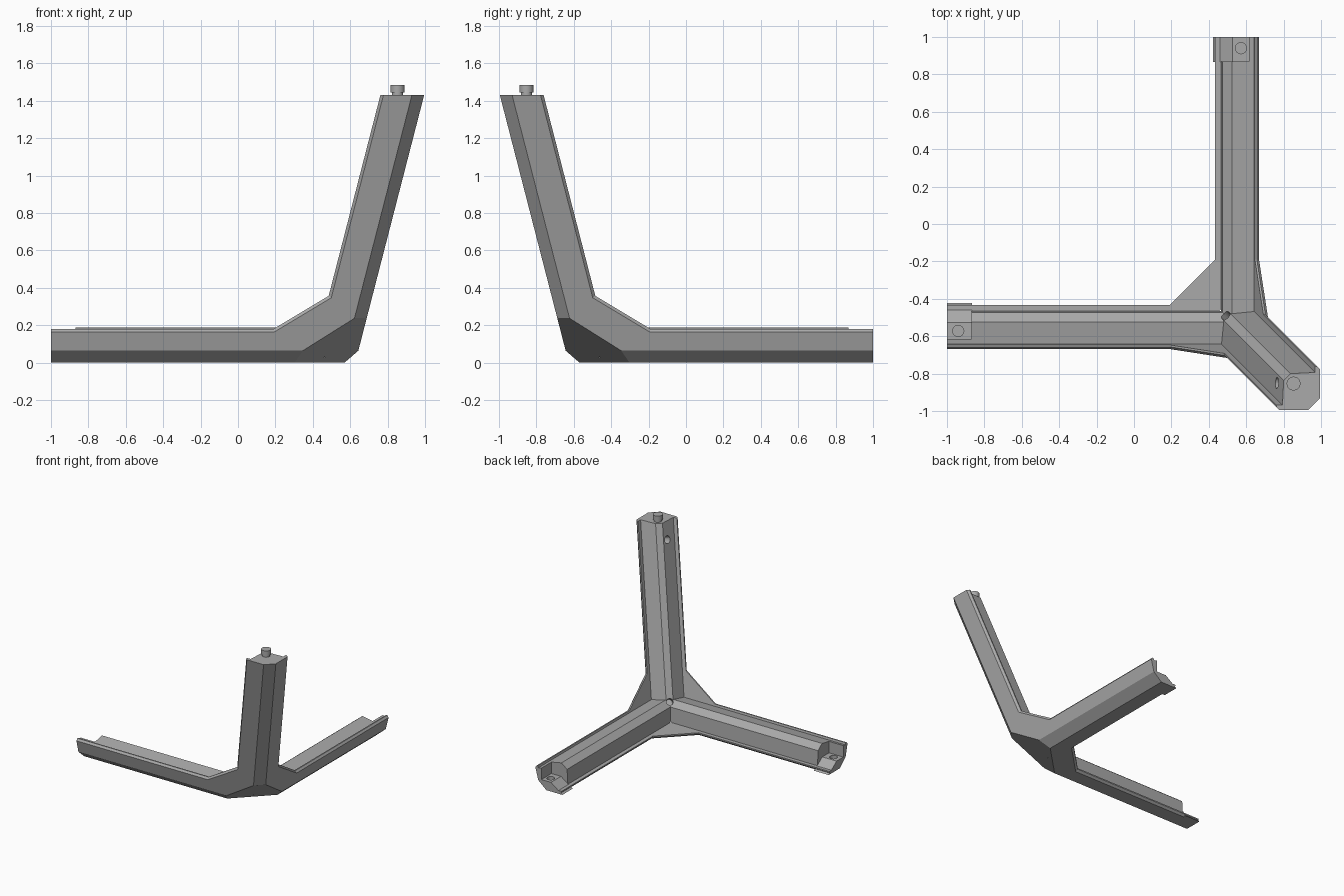
import bpy, bmesh
from mathutils import Vector

cube = bpy.data.objects.get("Cube")
if cube:
    bpy.data.objects.remove(cube, do_unlink=True)

grey = bpy.data.materials.new("plain_grey")
grey.use_nodes = True
grey.diffuse_color = (0.4, 0.4, 0.4, 1)
grey.node_tree.nodes["Principled BSDF"].inputs["Base Color"].default_value = grey.diffuse_color

LEAN = 0.2575                       # outward slope of the walls
TOP = 1.43                          # top of the upright
ALONG = Vector((1, 0, 0))           # run of the side arm
RISE = Vector((LEAN, -LEAN, 1))     # run of the upright


def half(n, d):
    """Half-space n.p <= d, normalised."""
    n = Vector(n)
    return n.normalized(), d / n.length


def side(p, q, run, inside):
    """Half-space through p and q, parallel to run, holding the inside point."""
    p, q = Vector(p), Vector(q)
    n = (q - p).cross(run)
    if n.dot(Vector(inside) - p) > 0:
        n = -n
    return half(n, n.dot(p))


def flip(v):
    return Vector((-v[1], -v[0], v[2]))


def mirrored(planes):
    return [(flip(n), d) for n, d in planes]


def finish(bm, name):
    bmesh.ops.recalc_face_normals(bm, faces=bm.faces)
    me = bpy.data.meshes.new(name)
    bm.to_mesh(me)
    bm.free()
    me.materials.append(grey)
    ob = bpy.data.objects.new(name, me)
    bpy.context.collection.objects.link(ob)
    return ob


def solid(name, planes):
    """Convex block carved from a cube by half-spaces."""
    bm = bmesh.new()
    bmesh.ops.create_cube(bm, size=6)
    for n, d in planes:
        bmesh.ops.bisect_plane(bm, geom=bm.verts[:] + bm.edges[:] + bm.faces[:],
                               dist=1e-5, plane_co=n * d, plane_no=n, clear_outer=True)
        rim = [e for e in bm.edges if e.is_boundary]
        if rim:
            bmesh.ops.edgeloop_fill(bm, edges=rim)
    return finish(bm, name)


def cylinder(name, centre, axis, radius, length):
    bm = bmesh.new()
    bmesh.ops.create_cone(bm, cap_ends=True, segments=24, radius1=radius,
                          radius2=radius, depth=length)
    bm.transform(Vector(axis).to_track_quat('Z', 'Y').to_matrix().to_4x4())
    bmesh.ops.translate(bm, verts=bm.verts, vec=Vector(centre))
    return finish(bm, name)


def drill(ob, centre, axis, radius, length):
    cutter = cylinder("hole_cutter", centre, axis, radius, length)
    cutter.hide_render = True
    mod = ob.modifiers.new("hole", 'BOOLEAN')
    mod.operation, mod.solver, mod.object = 'DIFFERENCE', 'EXACT', cutter
    bpy.context.view_layer.objects.active = ob
    bpy.ops.object.modifier_apply(modifier=mod.name)
    bpy.data.objects.remove(cutter, do_unlink=True)


# Outer envelope: floor, two leaning walls, chamfered edges, clipped corner
floor = half((0, 0, -1), 0)
wall = half((0, -1, -LEAN), 0.627)
core = (0.5, -0.55, 0.1)
edge = side((0, -0.57, 0), (0, -0.645, 0.065), ALONG, core)
pair = [wall, edge, half((-1, 0, 0), 1)]
envelope = pair + mirrored(pair) + [
    floor,
    half((0, 0, 1), TOP),
    half((1, -1, -2 * LEAN), 1.925 - 2 * LEAN * TOP),
    half((1, -1, -1.85), 0.872),
]


def lip(face, rim):
    """Thin skin behind a face, ending at a rim with a bevelled outer edge."""
    (fn, fd), (rn, rd) = face, rim
    return [(-fn, 0.026 - fd), rim, half(fn + rn, fd + rd - 0.016)]


# Floor skin: two arms and the web between them
arm_rim = half((0, 1, 0), -0.433)
web_rim = half((-1, 1, 0), -0.623)
solid("floor_side_arm", envelope + lip(floor, arm_rim))
solid("floor_back_arm", envelope + mirrored(lip(floor, arm_rim)))
solid("floor_web", envelope + lip(floor, web_rim)
      + [half((-1, 0, 0), -0.19), half((0, 1, 0), -0.19)])

# Wall skins: arm, upright and web, on both outer walls
wall_parts = {
    "arm": lip(wall, half((0, 0, 1), 0.18)),
    "upright": lip(wall, half((-1, 0, LEAN), -0.393)),
    "web": lip(wall, half((-0.18, 0, 0.3), 0.0198))
    + [half((-1, 0, 0), -0.19), half((0, 0, 1), 0.36)],
}
for part, planes in wall_parts.items():
    solid("front_wall_" + part, envelope + planes)
    solid("left_wall_" + part, envelope + mirrored(planes))

# Arm cores: chamfered bar, stepped end with a socket
foot, low, high, rim = (0, -0.465, 0.03), (0, -0.472, 0.147), (0, -0.523, 0.187), (0, -0.641, 0.164)
bar = [side(a, b, ALONG, core) for a, b in ((foot, low), (low, high), (high, rim))]
bar_end = half((-1, 0, 0), 0.87)
step = [side(foot, (0, -0.527, 0.075), ALONG, (0, -0.55, 0.03)),
        half((0, 0, 1), 0.075), half((1, 0, 0), -0.865)]
shoulder = [bar[2], half((0, 1, 0), -0.614), half((1, 0, 0), -0.865)]
socket = Vector((-0.94, -0.572, 0.075))
centre_hole = (Vector((0.478, -0.478, 0.19)), Vector((-1, 1, 1)), 0.026, 0.14)

for label, turn in (("side", False), ("back", True)):
    def place(planes):
        return envelope + (mirrored(planes) if turn else planes)
    arm = solid(label + "_arm_core", place(bar + [bar_end]))
    drill(arm, *centre_hole)
    seat = solid(label + "_arm_end_step", place(step))
    drill(seat, flip(socket) if turn else socket, (0, 0, 1), 0.03, 0.09)
    solid(label + "_arm_end_shoulder", place(shoulder))

# Upright core with its side hole
inside = (0.9, -0.9, TOP)
flank = [side((0.794, -0.963, TOP), (0.80, -0.837, TOP), RISE, inside),
         half((-1, 0, 0), -0.466)]
ridge = side((0.80, -0.837, TOP), (0.837, -0.80, TOP), RISE, inside)
upright = solid("upright_core", envelope + flank + mirrored(flank) + [ridge])
drill(upright, *centre_hole)
drill(upright, (0.762, -0.85, 1.3), (1, 0, -LEAN), 0.03, 0.12)

# Peg on top of the upright
cylinder("peg_neck", (0.853, -0.853, TOP + 0.01), (0, 0, 1), 0.03, 0.04)
cylinder("peg_head", (0.853, -0.853, TOP + 0.035), (0, 0, 1), 0.037, 0.04)
for ob in bpy.data.objects:
    if ob.name.startswith("peg"):
        bpy.ops.object.select_all(action='DESELECT')
        ob.select_set(True)
        bpy.context.view_layer.objects.active = ob
        bpy.ops.object.shade_smooth_by_angle()
